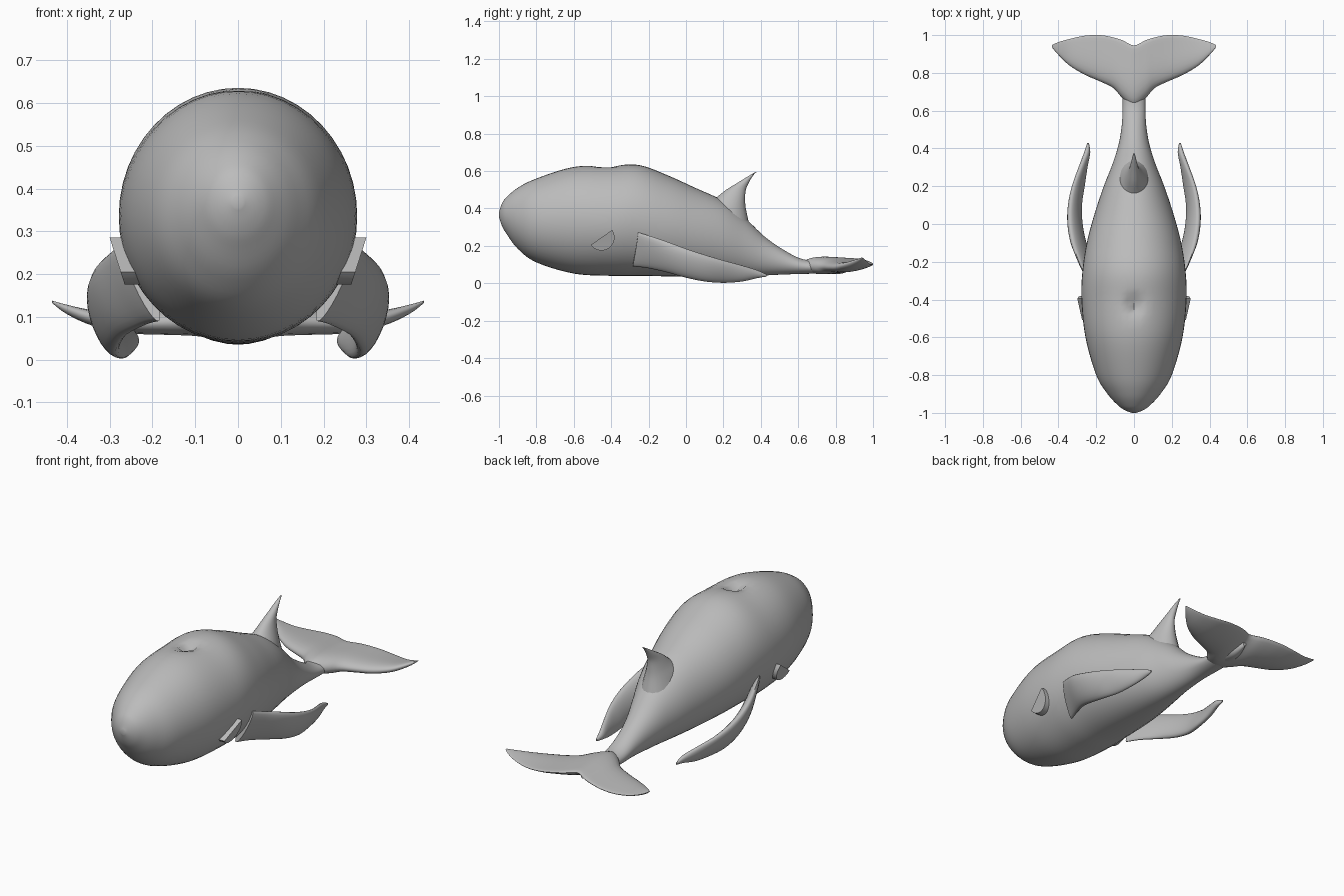
import bpy, bmesh, math
from mathutils import Vector

cube = bpy.data.objects.get("Cube")
if cube:
    bpy.data.objects.remove(cube, do_unlink=True)

skin = bpy.data.materials.new("whale grey")
skin.use_nodes = True
skin.diffuse_color = (0.5, 0.5, 0.5, 1)
skin.node_tree.nodes["Principled BSDF"].inputs["Base Color"].default_value = (0.5, 0.5, 0.5, 1)


def resample(rows, steps):
    """Smooth curve through rows of station values."""
    out = []
    for i in range(len(rows) - 1):
        a, b = rows[max(i - 1, 0)], rows[i]
        c, d = rows[i + 1], rows[min(i + 2, len(rows) - 1)]
        for k in range(steps):
            t = k / steps
            out.append([q + 0.5 * t * (r - p + t * (2*p - 5*q + 4*r - s + t * (3*(q - r) + s - p)))
                        for p, q, r, s in zip(a, b, c, d)])
    return out + [list(rows[-1])]


def finish(name, bm, mirror=False, angle=50):
    bmesh.ops.recalc_face_normals(bm, faces=bm.faces)
    mesh = bpy.data.meshes.new(name)
    bm.to_mesh(mesh)
    bm.free()
    mesh.materials.append(skin)
    obj = bpy.data.objects.new(name, mesh)
    bpy.context.collection.objects.link(obj)
    if mirror:
        obj.modifiers.new("mirror", "MIRROR")
    bpy.ops.object.select_all(action="DESELECT")
    obj.select_set(True)
    bpy.context.view_layer.objects.active = obj
    bpy.ops.object.shade_smooth_by_angle(angle=math.radians(angle))
    return obj


def loft(name, rings, mirror=False):
    """Skin a list of closed rings and cap both ends."""
    bm = bmesh.new()
    loops = [[bm.verts.new(p) for p in ring] for ring in rings]
    n = len(loops[0])
    for lower, upper in zip(loops, loops[1:]):
        for i in range(n):
            j = (i + 1) % n
            bm.faces.new((lower[i], lower[j], upper[j], upper[i]))
    bm.faces.new(loops[0])
    bm.faces.new(loops[-1])
    return finish(name, bm, mirror)


def oval(a, b, half, n=24):
    """Flat-sided oval from edge point a to edge point b; half is its half thickness vector."""
    mid, arm = (a + b) / 2, (a - b) / 2
    return [mid + arm * math.cos(2 * math.pi * i / n) + half * math.sin(2 * math.pi * i / n)
            for i in range(n)]


# Body: y, top z, bottom z, half width
body_rows = [
    (-1.0, .38, .355, .012), (-.985, .425, .31, .05), (-.96, .46, .265, .085),
    (-.9, .51, .185, .14), (-.8, .56, .112, .2), (-.6, .622, .052, .257),
    (-.4, .63, .04, .278), (-.25, .632, .04, .273), (-.1, .578, .037, .25),
    (.05, .51, .035, .21), (.2, .44, .035, .16), (.32, .345, .038, .113),
    (.42, .25, .042, .082), (.52, .18, .047, .065), (.62, .13, .05, .06),
    (.72, .122, .052, .058), (.82, .13, .05, .04), (.9, .12, .075, .01)]
rings = []
for y, top, bottom, width in resample(body_rows, 5):
    ring = oval(Vector((0, y, top)), Vector((0, y, bottom)), Vector((width, 0, 0)), 48)
    # Blowhole hollow on the crown
    for p in ring:
        if p.z > .5:
            p.z -= .05 * math.exp(-(p.x / .032) ** 2 - ((p.y + .43) / .045) ** 2)
    rings.append(ring)
loft("body", rings)

# Tail fluke: x, leading y, trailing y, centre z, half thickness
half_fluke = [
    (0, .62, .945, .095, .05), (.06, .665, .972, .092, .046), (.11, .72, .988, .09, .038),
    (.18, .755, 1.0, .087, .032), (.26, .79, .997, .087, .028), (.34, .838, .98, .097, .02),
    (.4, .895, .963, .117, .012), (.435, .936, .947, .135, .003)]
fluke_rows = [(-r[0], *r[1:]) for r in half_fluke[:0:-1]] + half_fluke
rings = []
for x, lead, trail, z, thick in resample(fluke_rows, 4):
    ring = oval(Vector((x, lead, z)), Vector((x, trail, z)), Vector((0, 0, thick)))
    for p in ring:
        t = (p.y - lead) / (trail - lead)
        p.z = z + (p.z - z) * (1.25 - .8 * t) + .03 * t ** 3 * (1 - abs(x) / .435)
    rings.append(ring)
loft("tail_fluke", rings)

# Dorsal fin: z, leading y, trailing y, half width
fin_rows = [(.33, .02, .335, .1), (.4, .07, .32, .075), (.45, .15, .316, .05),
            (.5, .215, .32, .03), (.54, .28, .337, .019), (.575, .337, .358, .01),
            (.595, .371, .377, .003)]
loft("dorsal_fin", [oval(Vector((0, lead, z)), Vector((0, trail, z)), Vector((w, 0, 0)))
                    for z, lead, trail, w in resample(fin_rows, 4)])

# Flippers: y and x, z of the upper edge, then of the lower edge, half thickness
flipper_rows = [
    (-.255, .268, .272, -.285, .185, .09, .018), (-.19, .295, .252, -.21, .215, .082, .024),
    (-.1, .325, .222, -.1, .262, .058, .03), (0, .341, .185, 0, .283, .03, .03),
    (.1, .34, .152, .1, .285, .01, .027), (.2, .322, .122, .2, .268, .003, .023),
    (.3, .285, .095, .3, .255, .01, .02), (.38, .255, .07, .38, .24, .028, .015),
    (.43, .245, .048, .43, .242, .036, .004)]
rings = []
for yt, xt, zt, yb, xb, zb, thick in resample(flipper_rows, 4):
    upper, lower = Vector((xt, yt, zt)), Vector((xb, yb, zb))
    side = (upper - lower).cross(Vector((0, 1, 0))).normalized()
    rings.append(oval(upper, lower, side * thick))
loft("flippers", rings, mirror=True)

# Eyes: raised half discs tilted to follow the cheek
centre, radius, tilt = Vector((0, -.452, .245)), .07, math.radians(35)
bm = bmesh.new()
front, back = [], []
for i in range(13):
    a = tilt - math.pi * i / 12
    y = centre.y + radius * math.cos(a)
    z = centre.z + radius * math.sin(a)
    x = .265 + .32 * (z - .175)
    front.append(bm.verts.new((x, y, z)))
    back.append(bm.verts.new((x - .05, y, z)))
bm.faces.new(front)
bm.faces.new(back[::-1])
for i in range(13):
    j = (i + 1) % 13
    bm.faces.new((front[i], back[i], back[j], front[j]))
finish("eyes", bm, mirror=True, angle=30)
